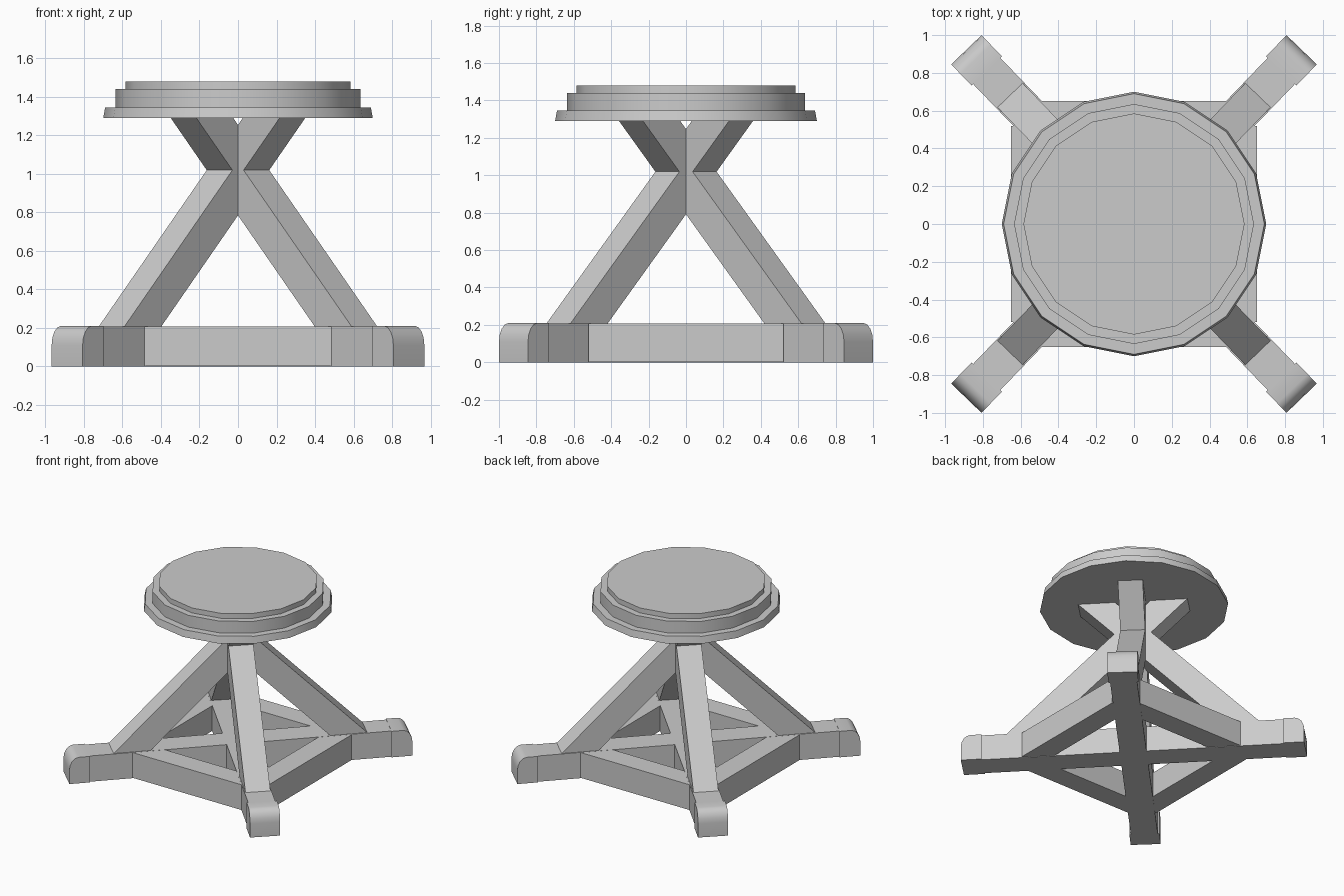
import bpy, bmesh, math
from mathutils import Matrix

if "Cube" in bpy.data.objects:
    bpy.data.objects.remove(bpy.data.objects["Cube"])

DIAG = math.radians(46.1)   # direction of the cross beams
DIRECTIONS = {"back_right": DIAG, "back_left": math.pi - DIAG,
              "front_left": math.pi + DIAG, "front_right": -DIAG}


def finish(name, bm):
    bmesh.ops.recalc_face_normals(bm, faces=bm.faces)
    mesh = bpy.data.meshes.new(name)
    bm.to_mesh(mesh)
    bm.free()
    obj = bpy.data.objects.new(name, mesh)
    bpy.context.collection.objects.link(obj)
    return obj


def prism(name, profile, width, angle):
    """Extrude an (r, z) profile sideways and turn it about z."""
    bm = bmesh.new()
    face = bm.faces.new([bm.verts.new((r, -width / 2, z)) for r, z in profile])
    ext = bmesh.ops.extrude_face_region(bm, geom=[face])
    verts = [v for v in ext["geom"] if isinstance(v, bmesh.types.BMVert)]
    bmesh.ops.translate(bm, verts=verts, vec=(0, width, 0))
    bmesh.ops.rotate(bm, verts=bm.verts, matrix=Matrix.Rotation(angle, 3, 'Z'))
    return finish(name, bm)


def smooth(obj):
    bpy.ops.object.select_all(action='DESELECT')
    obj.select_set(True)
    bpy.context.view_layer.objects.active = obj
    bpy.ops.object.shade_smooth_by_angle(angle=math.radians(30))


# Two crossing floor beams
for name in ("back_right", "back_left"):
    prism("floor_beam_" + name, [(-1.15, 0), (1.15, 0), (1.15, 0.208), (-1.15, 0.208)],
          0.20, DIRECTIONS[name])

# Rounded feet, and slanted legs that cross in the middle and carry the seat
END, START, TOP = 1.28, 1.125, 0.21
foot = [(START, 0), (END, 0)]
foot += [(END - 0.07 + 0.07 * math.cos(a), 0.11 + 0.10 * math.sin(a))
         for a in (math.pi / 2 * i / 4 for i in range(5))]
foot.append((START, TOP))


def leg_axis(z):
    return 0.806 - (z - 0.21) * 0.996


LOW, HIGH, HALF = 0.10, 1.295, 0.138
leg = [(leg_axis(LOW) - HALF, LOW), (leg_axis(LOW) + HALF, LOW),
       (leg_axis(HIGH) + HALF, HIGH), (leg_axis(HIGH) - HALF, HIGH)]
for name, angle in DIRECTIONS.items():
    smooth(prism("foot_" + name, foot, 0.223, angle))
    prism("leg_" + name, leg, 0.185, angle)

# Rails joining neighbouring beams into a square frame
rail = [(0.475, 0.003), (0.65, 0.003), (0.65, 0.207), (0.475, 0.207)]
for i, name in enumerate(("right", "back", "left", "front")):
    prism("rail_" + name, rail, 1.04, i * math.pi / 2)

# Stepped 16-sided seat
SIDES = 16
seat_profile = [(0.70, 1.29), (0.69, 1.345), (0.635, 1.345), (0.635, 1.44),
                (0.585, 1.44), (0.585, 1.48)]
bm = bmesh.new()
rings = [[bm.verts.new((r * math.cos(2 * math.pi * k / SIDES),
                        r * math.sin(2 * math.pi * k / SIDES), z))
          for k in range(SIDES)] for r, z in seat_profile]
for a, b in zip(rings, rings[1:]):
    for k in range(SIDES):
        n = (k + 1) % SIDES
        bm.faces.new((a[k], a[n], b[n], b[k]))
bm.faces.new(rings[0])
bm.faces.new(rings[-1])
smooth(finish("seat", bm))
